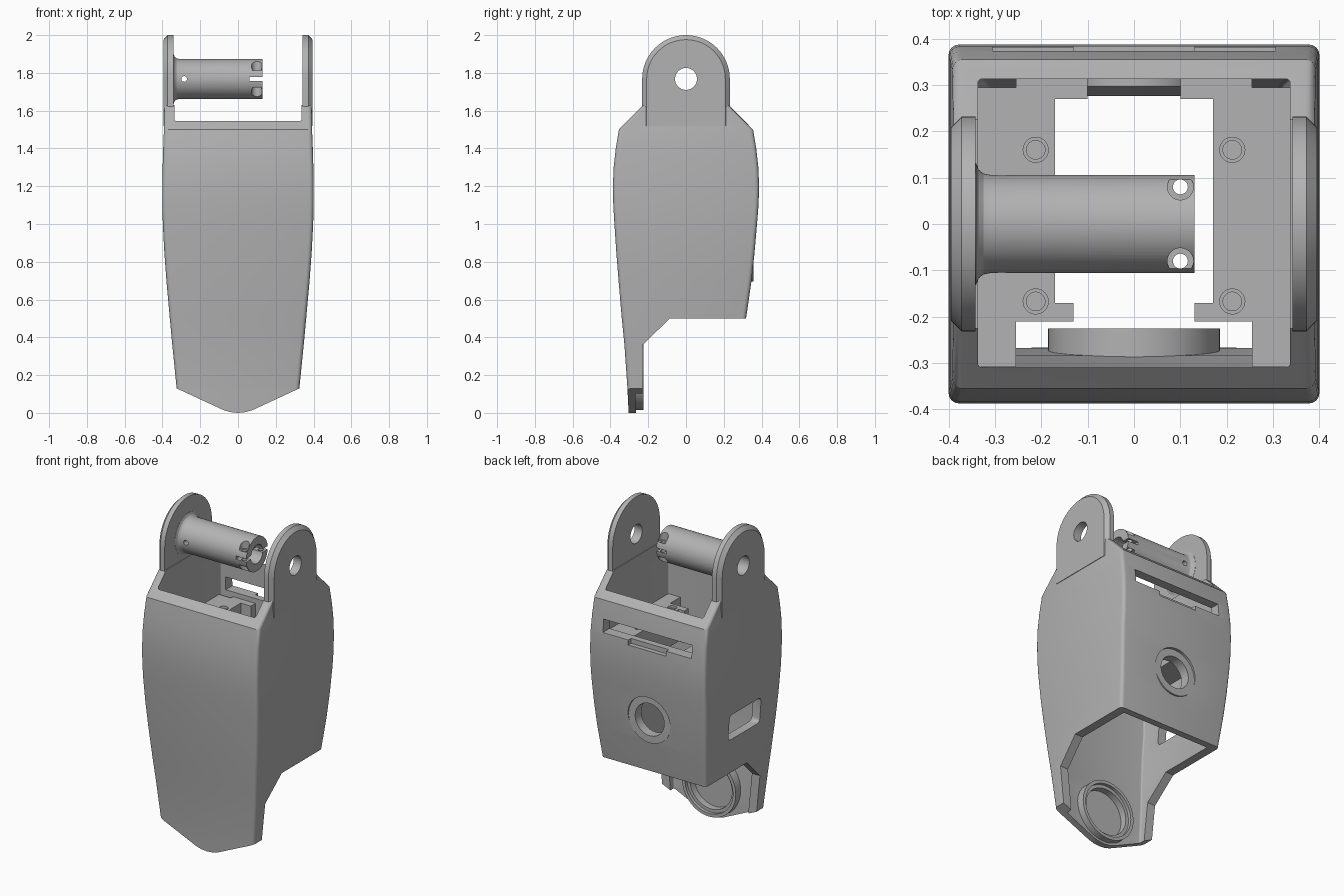
import bpy, bmesh, math
from mathutils import Vector

cube = bpy.data.objects.get("Cube")
if cube:
    bpy.data.objects.remove(cube)

grey = bpy.data.materials.new("plain grey")
grey.use_nodes = True
grey.diffuse_color = (0.45, 0.45, 0.45, 1)
grey.node_tree.nodes["Principled BSDF"].inputs["Base Color"].default_value = (0.45, 0.45, 0.45, 1)


def finish(name, bm):
    bmesh.ops.recalc_face_normals(bm, faces=bm.faces)
    mesh = bpy.data.meshes.new(name)
    bm.to_mesh(mesh)
    bm.free()
    ob = bpy.data.objects.new(name, mesh)
    bpy.context.collection.objects.link(ob)
    mesh.materials.append(grey)
    return ob


def loft(name, rings, closed=False):
    """Skin matching rings; cap the ends, or join last ring to first."""
    bm = bmesh.new()
    loops = [[bm.verts.new(p) for p in ring] for ring in rings]
    pairs = list(zip(loops, loops[1:]))
    if closed:
        pairs.append((loops[-1], loops[0]))
    else:
        bm.faces.new(loops[0])
        bm.faces.new(loops[-1])
    for a, b in pairs:
        for i in range(len(a)):
            j = (i + 1) % len(a)
            bm.faces.new((a[i], a[j], b[j], b[i]))
    return finish(name, bm)


def place(axis, u, v, t):
    return {"X": (t, u, v), "Y": (u, t, v), "Z": (u, v, t)}[axis]


def prism(name, pts, axis, a, b):
    return loft(name, [[place(axis, u, v, t) for u, v in pts] for t in (a, b)])


def lathe(name, profile, axis, centre, closed=True, n=64):
    turn = [math.tau * i / n for i in range(n)]
    return loft(name, [[place(axis, centre[0] + r * math.cos(k), centre[1] + r * math.sin(k), t)
                        for k in turn] for r, t in profile], closed)


def rod(axis, centre, r, a, b):
    return lathe("cutter", [(r, a), (r, b)], axis, centre, closed=False)


def box(x, y, z):
    return prism("cutter", [(x[0], y[0]), (x[1], y[0]), (x[1], y[1]), (x[0], y[1])], "Z", *z)


def boolean(ob, tool, op="DIFFERENCE"):
    tool.hide_render = True
    mod = ob.modifiers.new("cut", "BOOLEAN")
    mod.operation, mod.object, mod.solver = op, tool, "EXACT"
    bpy.context.view_layer.objects.active = ob
    bpy.ops.object.modifier_apply(modifier=mod.name)
    bpy.data.objects.remove(tool)


def rounded(w, f, b, z, r):
    """Rectangle with rounded corners at height z."""
    ring = []
    for cx, cy, start in ((w - r, b - r, 0), (r - w, b - r, 1), (r - w, f + r, 2), (w - r, f + r, 3)):
        for i in range(5):
            k = math.pi / 2 * (start + i / 4)
            ring.append((cx + r * math.cos(k), cy + r * math.sin(k), z))
    return ring


# Shell: height, half width, front, back
levels = [(-0.02, 0.312, -0.303, 0.26), (0.13, 0.325, -0.31, 0.28), (0.36, 0.348, -0.326, 0.3),
          (0.5, 0.361, -0.34, 0.318), (0.7, 0.379, -0.357, 0.347), (0.85, 0.39, -0.369, 0.363),
          (1.0, 0.398, -0.379, 0.376), (1.1, 0.4, -0.385, 0.384), (1.2, 0.4, -0.387, 0.387),
          (1.3, 0.399, -0.383, 0.383), (1.4, 0.396, -0.372, 0.372), (1.5, 0.392, -0.355, 0.355),
          (1.63, 0.39, -0.225, 0.225)]
shell = loft("shell", [rounded(w, f, b, z, 0.022) for z, w, f, b in levels])

# Hollow inside, open at top and bottom
inner = [(z, min(0.337, w - 0.055), max(f + 0.042, -0.31), min(b - 0.042, 0.315))
         for z, w, f, b in levels[:-1]]
inner = [(-0.2,) + inner[0][1:]] + inner[1:] + [(1.8,) + inner[-1][1:]]
boolean(shell, loft("cutter", [rounded(w, f, b, z, 0.01) for z, w, f, b in inner]))

# Stepped underside and pointed chin
boolean(shell, prism("cutter", [(-0.23, -0.3), (-0.23, 0.36), (-0.085, 0.5), (1, 0.5), (1, -0.3)],
                     "X", -1, 1))
half = [(0.6, 0.257), (0.075, 0.014), (0.04, 0.004)]
chin = half + [(0, 0)] + [(-x, z) for x, z in reversed(half)] + [(-0.6, -0.3), (0.6, -0.3)]
boolean(shell, prism("cutter", chin, "Y", -1, 1))

# Round port at the back with a flat collar
port = (0, 0.84)
boolean(shell, rod("Y", port, 0.145, 0.297, 0.357), "UNION")
boolean(shell, rod("Y", port, 0.145, 0.357, 0.6))
boolean(shell, rod("Y", port, 0.1, 0.2, 0.6))

# Back slot with a shallow central notch, side window
boolean(shell, box((-0.305, 0.305), (0.25, 0.6), (1.31, 1.39)))
boolean(shell, box((-0.13, 0.13), (0.355, 0.6), (1.28, 1.32)))
window = [(y - 0.025, x + 0.8) for x, y, _ in rounded(0.08, -0.155, 0.155, 0, 0.025)]
boolean(shell, prism("cutter", window, "X", -0.6, -0.3))

# Round seat in the chin
seat = (0, 0.2)
boolean(shell, rod("Y", seat, 0.16, -0.287, -0.2))
lathe("chin_ring", [(0.185, -0.29), (0.185, -0.225), (0.165, -0.225), (0.165, -0.245),
                    (0.145, -0.245), (0.145, -0.29)], "Y", seat)

# Pivot ears with chamfered outer rim
PIVOT = 1.768


def ear_outline(r, x):
    arc = [math.pi * i / 32 for i in range(33)]
    return ([(x, r, 1.52)] + [(x, r * math.cos(k), PIVOT + r * math.sin(k)) for k in arc]
            + [(x, -r, 1.52)])


for side, word in ((1, "left"), (-1, "right")):
    ear = loft(word + "_ear", [ear_outline(r, side * x)
                               for r, x in ((0.232, 0.342), (0.232, 0.372), (0.208, 0.395))])
    boolean(ear, rod("X", (0, PIVOT), 0.058, -0.6, 0.6))

# Hollow pivot tube with a flared root
tube = lathe("pivot_tube", [(0.058, -0.35), (0.132, -0.35), (0.132, -0.341), (0.117, -0.335),
                            (0.109, -0.325), (0.106, -0.31), (0.106, 0.13), (0.058, 0.13)],
             "X", (0, PIVOT))
boolean(tube, box((0.06, 0.2), (-0.2, 0.2), (PIVOT - 0.01, PIVOT + 0.01)))
boolean(tube, rod("Y", (-0.285, PIVOT), 0.015, -0.3, 0.3))
for y in (-0.08, 0.08):
    boolean(tube, rod("Z", (0.1, y), 0.016, 1.5, 2))
    for s in (-1, 1):
        boolean(tube, rod("Z", (0.1, y), 0.028, PIVOT + s * 0.045, PIVOT + s * 0.2))

# Inner mounting rails with screw holes
outline = [(0.338, -0.308), (0.255, -0.308), (0.255, -0.21), (0.13, -0.21), (0.13, -0.17),
           (0.17, -0.17), (0.17, 0.27), (0.1, 0.27), (0.1, 0.317), (0.255, 0.317),
           (0.255, 0.295), (0.338, 0.295)]
for side, word in ((1, "left"), (-1, "right")):
    rail = prism(word + "_rail", [(side * x, y) for x, y in outline], "Z", 1.08, 1.28)
    for y in (-0.167, 0.16):
        boolean(rail, rod("Z", (side * 0.212, y), 0.027, 1.265, 1.4))
        boolean(rail, rod("Z", (side * 0.212, y), 0.02, 1.18, 1.4))

# Smooth shading with sharp edges kept
bpy.ops.object.select_all(action="DESELECT")
for ob in bpy.context.scene.objects:
    if ob.type == "MESH" and grey.name in ob.data.materials:
        ob.select_set(True)
        bpy.context.view_layer.objects.active = ob
bpy.ops.object.shade_smooth_by_angle(angle=math.radians(24))
